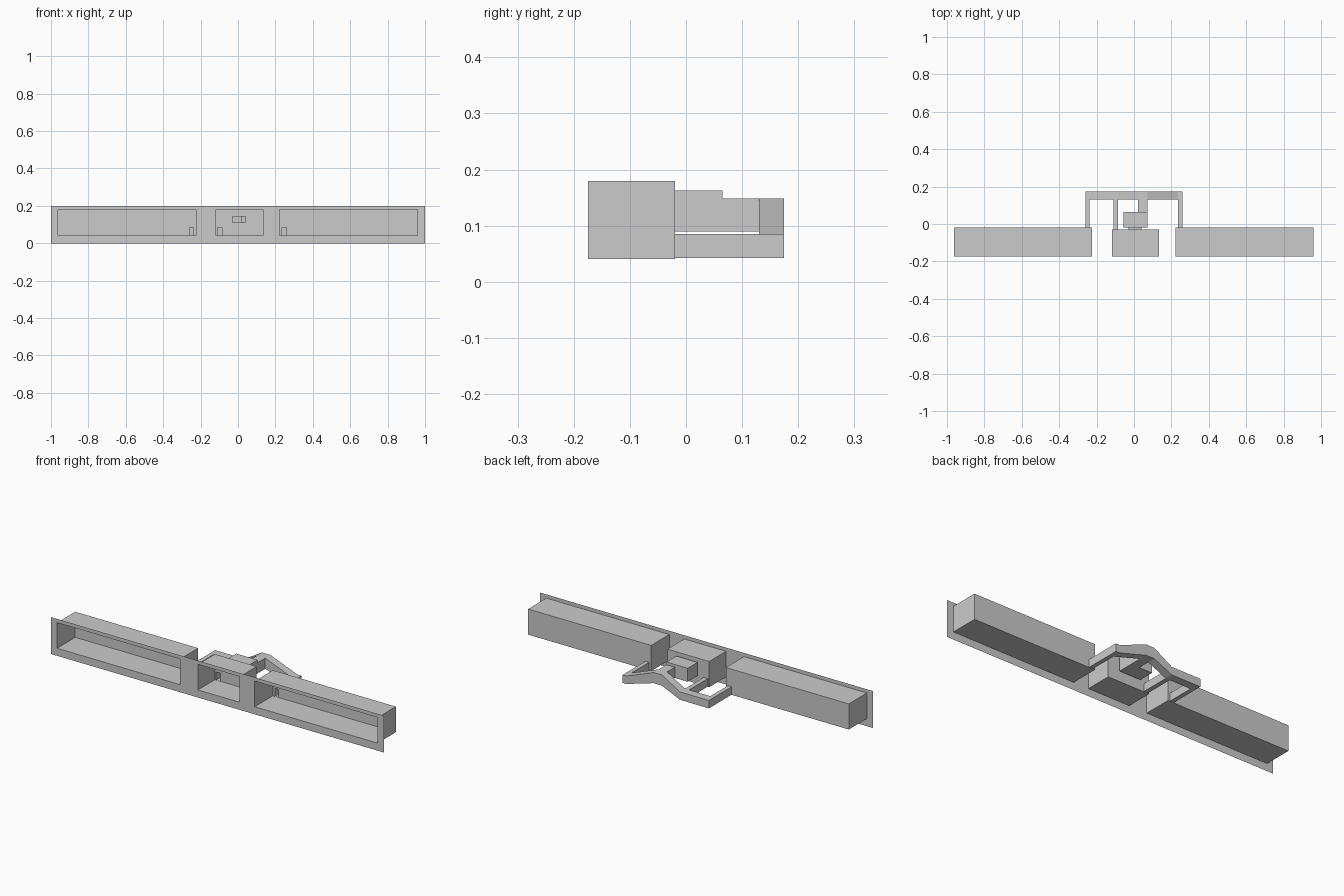
import bpy, bmesh

if "Cube" in bpy.data.objects:
    bpy.data.objects.remove(bpy.data.objects["Cube"])

FRONT, BACK = -0.175, 0.175
Z0, Z1 = 0.041, 0.180          # tray floor and ceiling
DUCT = (0.042, 0.085)          # low duct floor and ceiling


def finish(name, bm):
    bmesh.ops.remove_doubles(bm, verts=bm.verts, dist=1e-5)
    bmesh.ops.recalc_face_normals(bm, faces=bm.faces)
    me = bpy.data.meshes.new(name)
    bm.to_mesh(me)
    bm.free()
    bpy.context.collection.objects.link(bpy.data.objects.new(name, me))


def quad(bm, *pts):
    bm.faces.new([bm.verts.new(p) for p in pts])


def wall(bm, y, rect, holes=()):
    """Thin wall facing y with rectangular holes; rects are x0, x1, z0, z1."""
    xs = sorted({v for r in (rect, *holes) for v in r[:2]})
    zs = sorted({v for r in (rect, *holes) for v in r[2:]})
    for a, b in zip(xs, xs[1:]):
        for c, d in zip(zs, zs[1:]):
            x, z = (a + b) / 2, (c + d) / 2
            if not any(h[0] < x < h[1] and h[2] < z < h[3] for h in holes):
                quad(bm, (a, y, c), (b, y, c), (b, y, d), (a, y, d))


def tube(bm, rect, y0, y1):
    """Open rectangular tube running along y."""
    a, b, c, d = rect
    ring = [(a, c), (b, c), (b, d), (a, d)]
    for (xa, za), (xb, zb) in zip(ring, ring[1:] + ring[:1]):
        quad(bm, (xa, y0, za), (xb, y0, zb), (xb, y1, zb), (xa, y1, za))


# Openings and duct cross-sections
left = (-0.963, -0.225, Z0, Z1)
right = (0.223, 0.961, Z0, Z1)
middle = (-0.118, 0.133, Z0, Z1)
duct_l = (-0.26, -0.237, *DUCT)
duct_m = (-0.11, -0.085, *DUCT)
duct_r = (0.235, 0.258, *DUCT)
neck = (-0.03, 0.04, 0.11, 0.144)
link = (0.022, 0.072, 0.09, 0.148)

# Face panel with three openings
bm = bmesh.new()
wall(bm, FRONT, (-1, 1, 0, 0.2), (left, middle, right))
finish("face_panel", bm)

# Hollow trays behind the openings
for name, rect, back, holes in (("left_tray", left, -0.02, [duct_l]),
                                ("right_tray", right, -0.02, [duct_r]),
                                ("middle_tray", middle, -0.03, [duct_m, neck])):
    bm = bmesh.new()
    tube(bm, rect, FRONT, back)
    wall(bm, back, rect, holes)
    finish(name, bm)

# Raised chamber behind the middle tray
bm = bmesh.new()
chamber = (-0.056, 0.072, 0.09, 0.163)
tube(bm, chamber, -0.02, 0.065)
wall(bm, -0.02, chamber, [neck])
wall(bm, 0.065, chamber, [link])
finish("chamber", bm)

# Straight ducts joining trays and chamber to the cross duct
for name, rect, y0, y1 in (("left_duct", duct_l, -0.02, 0.13),
                           ("middle_duct", duct_m, -0.03, 0.13),
                           ("right_duct", duct_r, -0.02, 0.13),
                           ("chamber_duct", link, 0.065, 0.13),
                           ("chamber_neck", neck, -0.03, -0.02)):
    bm = bmesh.new()
    tube(bm, rect, y0, y1)
    finish(name, bm)

# Cross duct: low at the ends, rising to the chamber duct
bm = bmesh.new()
stations = [(x, *r[2:]) for r in (duct_l, duct_m, link, duct_r) for x in r[:2]]
y0, y1 = 0.13, BACK
for i, ((xa, ba, ta), (xb, bb, tb)) in enumerate(zip(stations, stations[1:])):
    quad(bm, (xa, y0, ta), (xb, y0, tb), (xb, y1, tb), (xa, y1, ta))
    quad(bm, (xa, y0, ba), (xb, y0, bb), (xb, y1, bb), (xa, y1, ba))
    quad(bm, (xa, y1, ba), (xb, y1, bb), (xb, y1, tb), (xa, y1, ta))
    if i % 2:  # even stretches open into a straight duct
        quad(bm, (xa, y0, ba), (xb, y0, bb), (xb, y0, tb), (xa, y0, ta))
for x, b, t in (stations[0], stations[-1]):
    quad(bm, (x, y0, b), (x, y1, b), (x, y1, t), (x, y0, t))
finish("cross_duct", bm)
